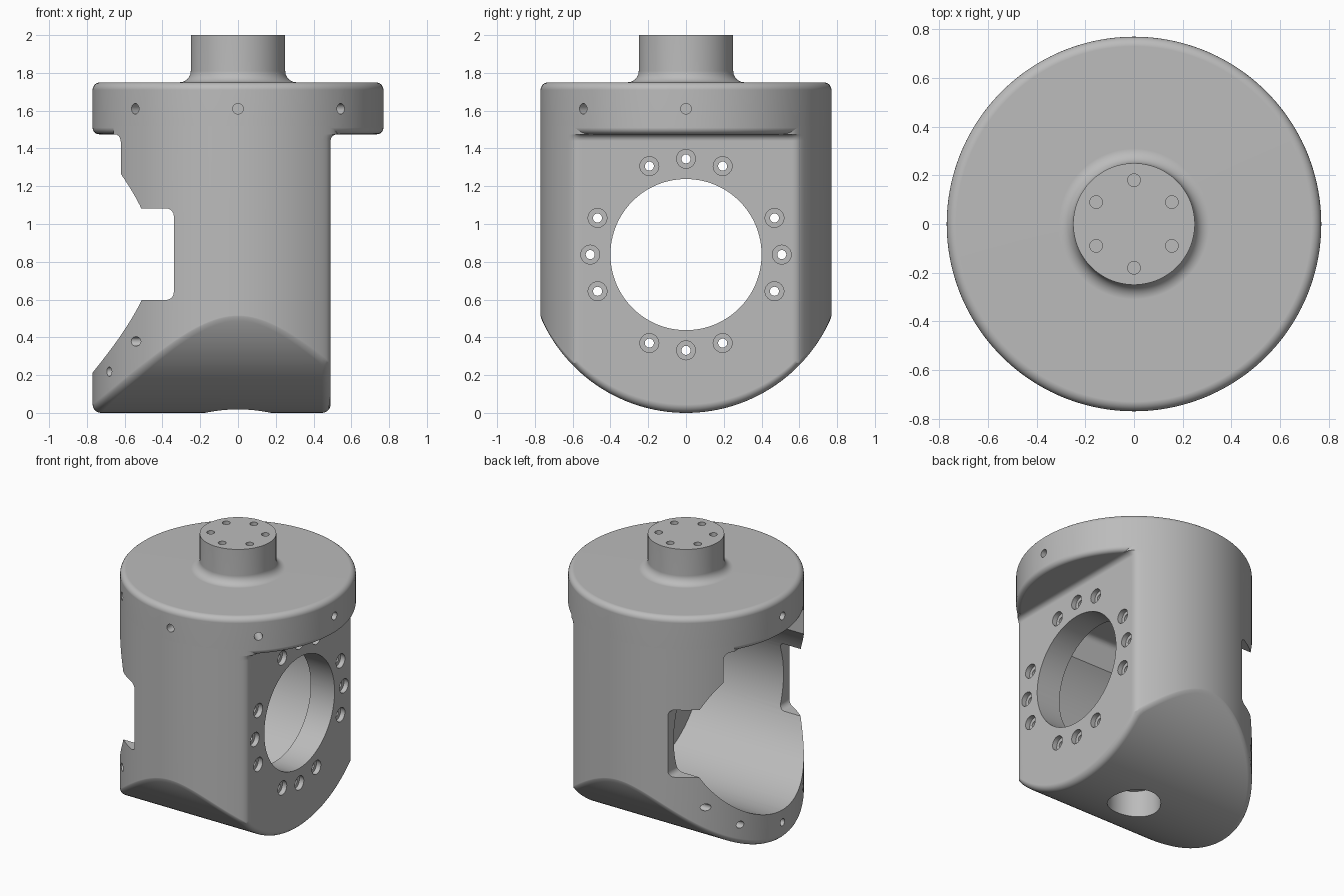
import bpy, bmesh, math
from mathutils import Vector, Matrix

cube = bpy.data.objects.get("Cube")
if cube:
    bpy.data.objects.remove(cube, do_unlink=True)

R = 0.77           # outer radius
FLAT = 0.49        # x of the flat mounting face
AXIS_Z = 0.838     # height of the cross bore, also radius of the round bottom
UNDER = 1.475      # underside of the flange
INNER = 0.3        # x where the cavity ends
FILLET = 0.045
COVE = 0.035       # inside rounding under the flange
HALF = 96          # segments in half a turn

grey = bpy.data.materials.new("satin grey")
grey.use_nodes = True
grey.diffuse_color = (0.5, 0.5, 0.5, 1)
grey.node_tree.nodes["Principled BSDF"].inputs["Base Color"].default_value = (0.5, 0.5, 0.5, 1)


def make_object(name, bm):
    bmesh.ops.recalc_face_normals(bm, faces=bm.faces)
    mesh = bpy.data.meshes.new(name)
    bm.to_mesh(mesh)
    bm.free()
    mesh.materials.append(grey)
    obj = bpy.data.objects.new(name, mesh)
    bpy.context.collection.objects.link(obj)
    return obj


def rods(rod_list, segments=24):
    """Cylinders given as (start, end, radius), in one mesh."""
    bm = bmesh.new()
    for start, end, radius in rod_list:
        a, b = Vector(start), Vector(end)
        turn = (b - a).to_track_quat('Z', 'Y').to_matrix().to_4x4()
        bmesh.ops.create_cone(bm, cap_ends=True, segments=segments, radius1=radius,
                              radius2=radius, depth=(b - a).length,
                              matrix=Matrix.Translation((a + b) / 2) @ turn)
    return make_object("cutter", bm)


def box(x0, x1, half_y, z0, z1, round_axis=None, rounding=0.04):
    """Box centred on y = 0, with the edges along one axis rounded."""
    bm = bmesh.new()
    size = Matrix.Diagonal((x1 - x0, 2 * half_y, z1 - z0, 1))
    bmesh.ops.create_cube(bm, size=1, matrix=Matrix.Translation(((x0 + x1) / 2, 0, (z0 + z1) / 2)) @ size)
    if round_axis is not None:
        long_edges = [e for e in bm.edges
                      if abs(e.verts[0].co[round_axis] - e.verts[1].co[round_axis]) > 0.1]
        bmesh.ops.bevel(bm, geom=long_edges, offset=rounding, segments=5,
                        profile=0.5, affect='EDGES')
    return make_object("cutter", bm)


def cut(obj, cutters):
    bpy.context.view_layer.objects.active = obj
    for cutter in cutters:
        cutter.hide_render = True
        mod = obj.modifiers.new("cut", 'BOOLEAN')
        mod.operation = 'DIFFERENCE'
        mod.solver = 'EXACT'
        mod.object = cutter
        bpy.ops.object.modifier_apply(modifier=mod.name)
        bpy.data.objects.remove(cutter, do_unlink=True)


def smooth(obj):
    bpy.ops.object.select_all(action='DESELECT')
    obj.select_set(True)
    bpy.context.view_layer.objects.active = obj
    bpy.ops.object.shade_smooth_by_angle(angle=math.radians(30))
    obj.modifiers.new("even shading", 'WEIGHTED_NORMAL').keep_sharp = True


def arc(cx, cz, radius, start, end, steps=6):
    angles = [math.radians(start + (end - start) * i / steps) for i in range(steps + 1)]
    return [(cx + radius * math.cos(a), cz + radius * math.sin(a)) for a in angles]


def soft_min(a, b, blend=0.03):
    overlap = max(blend - abs(a - b), 0)
    return min(a, b) - overlap * overlap / (4 * blend)


# Housing: round wall with one flat side and a rounded bottom
def housing_ring(bm, height=None, a=0, flare=0):
    """Level ring at a height, or a ring of the bottom rounding at angle a."""
    left, right = [], []
    wall = FLAT + flare - FILLET * (1 - math.cos(a))
    for i in range(HALF + 1):
        t = math.pi * (i / HALF - 0.5)
        turn = math.acos((R * math.sin(t)) ** 2 / (R * AXIS_Z))
        soft = FILLET * math.tan(turn / 2)
        radius = R - soft * (1 - math.cos(a))
        reach, y = radius * math.cos(t), radius * math.sin(t)
        floor = AXIS_Z - math.sqrt(AXIS_Z ** 2 - y * y)
        for side, x, size in ((left, -reach, soft),
                              (right, soft_min(reach, wall), FILLET if reach > wall else soft)):
            z = floor + size * (1 - math.sin(a)) if height is None else height
            side.append((x, y, z))
    return [bm.verts.new(p) for p in left + right[-2:0:-1]]


bm = bmesh.new()
rings = [housing_ring(bm, 1.52, flare=COVE)]
quarter_turn = [math.pi / 2 * i / 5 for i in range(6)]
for b in reversed(quarter_turn):
    rings.append(housing_ring(bm, UNDER - COVE * (1 - math.sin(b)), flare=COVE * (1 - math.cos(b))))
for a in quarter_turn:
    rings.append(housing_ring(bm, a=a))
count = len(rings[0])
for upper, lower in zip(rings, rings[1:]):
    for i in range(count):
        j = (i + 1) % count
        bm.faces.new((upper[i], upper[j], lower[j], lower[i]))
bm.faces.new(rings[0])
last = rings[-1]
for i in range(HALF):
    corners = [last[i], last[i + 1], last[(-i - 1) % count], last[-i % count]]
    bm.faces.new(list(dict.fromkeys(corners)))
housing = make_object("housing", bm)

# Cavity (round below, square above), side notches, bore and blind bottom hole
cut(housing, [
    rods([((-1, 0, AXIS_Z), (INNER, 0, AXIS_Z), 0.625)], 128),
    box(-1.2, INNER, 0.456, AXIS_Z, UNDER - 0.001, round_axis=0),
    box(-1.2, -0.66, 0.6, UNDER - 0.01, 1.7),
    box(-1.2, -0.34, 1, 0.598, 1.083, round_axis=1),
    rods([((0.2, 0, AXIS_Z), (0.7, 0, AXIS_Z), 0.4)], 128),
    rods([((0, 0, -0.2), (0, 0, 0.2), 0.175)], 64),
])

# Four groups of three counterbored bolt holes around the bore
ring_points = []
for quarter in range(4):
    for offset in (-22.5, 0, 22.5):
        a = math.radians(90 * quarter + offset)
        ring_points.append((0.507 * math.cos(a), AXIS_Z + 0.507 * math.sin(a)))
cut(housing, [
    rods([((0.455, y, z), (0.6, y, z), 0.05) for y, z in ring_points]),
    rods([((0.2, y, z), (0.6, y, z), 0.024) for y, z in ring_points]),
])

# Blind cover screw holes in the lower rim of the open side
rim_holes = []
for degrees in (-50, -30, 0, 30, 50):
    a = math.radians(degrees)
    y, z = 0.715 * math.sin(a), AXIS_Z - 0.715 * math.cos(a)
    face = -math.sqrt(R * R - y * y)
    rim_holes.append(((face - 0.15, y, z), (face + 0.1, y, z), 0.025))
cut(housing, [rods(rim_holes)])
smooth(housing)

# Flange and shaft in one turned profile
profile = [(0, UNDER)]
profile += arc(R - 0.035, UNDER + 0.035, 0.035, -90, 0)
profile += arc(R - 0.04, 1.71, 0.04, 0, 90)
profile += arc(0.31, 1.81, 0.06, 270, 180)
profile += [(0.25, 2), (0, 2)]
bm = bmesh.new()
points = [bm.verts.new((x, 0, z)) for x, z in profile]
edges = [bm.edges.new(pair) for pair in zip(points, points[1:])]
bmesh.ops.spin(bm, geom=points + edges, cent=(0, 0, 0), axis=(0, 0, 1),
               angle=2 * math.pi, steps=2 * HALF)
bmesh.ops.remove_doubles(bm, verts=bm.verts, dist=0.00005)
flange = make_object("flange_and_shaft", bm)

# Screw holes around the flange and in the shaft end
side_holes, end_holes = [], []
for degrees in (180, 225, 270, 315, 360):
    a = math.radians(degrees)
    d = Vector((math.cos(a), math.sin(a), 0))
    lift = Vector((0, 0, 1.61))
    side_holes.append((d * 0.66 + lift, d * 0.9 + lift, 0.028))
for i in range(6):
    a = math.radians(30 + 60 * i)
    x, y = 0.18 * math.cos(a), 0.18 * math.sin(a)
    end_holes.append(((x, y, 1.88), (x, y, 2.1), 0.026))
cut(flange, [rods(side_holes), rods(end_holes)])
smooth(flange)
